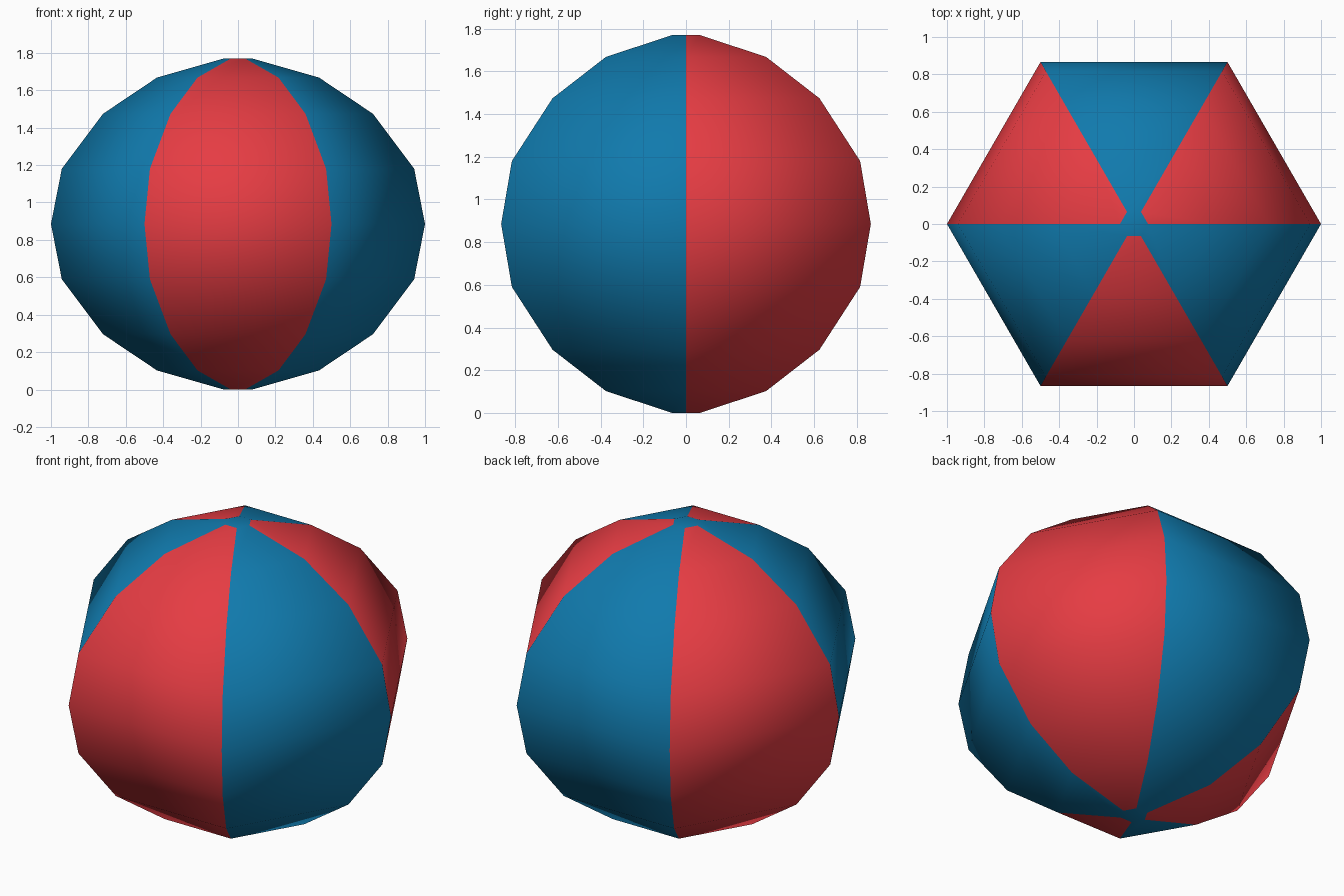
import bpy, bmesh, math

if "Cube" in bpy.data.objects:
    bpy.data.objects.remove(bpy.data.objects["Cube"])


def srgb(r, g, b):
    lin = lambda c: c / 12.92 if c <= 0.04045 else ((c + 0.055) / 1.055) ** 2.4
    return (lin(r / 255), lin(g / 255), lin(b / 255), 1.0)


def material(name, colour):
    m = bpy.data.materials.new(name)
    m.diffuse_color = colour
    m.use_nodes = True
    m.node_tree.nodes["Principled BSDF"].inputs["Base Color"].default_value = m.diffuse_color
    return m


blue = material("blue", srgb(16, 122, 173))
red = material("red", srgb(230, 60, 67))

# Half profile from the bottom cap to the equator (radius, height), then mirrored
MID = 0.885
half = [(0.075, 0.0), (0.433, 0.102), (0.722, 0.296), (0.942, 0.59), (1.0, MID)]
profile = half + [(r, 2 * MID - z) for r, z in reversed(half[:-1])]

# Six-sided ball swept from the profile
SIDES = 6
bm = bmesh.new()
rings = [[bm.verts.new((r * math.cos(math.tau * i / SIDES),
                        r * math.sin(math.tau * i / SIDES), z))
          for i in range(SIDES)] for r, z in profile]

# Alternating red and blue gores
for low, high in zip(rings, rings[1:]):
    for i in range(SIDES):
        j = (i + 1) % SIDES
        face = bm.faces.new((low[i], low[j], high[j], high[i]))
        face.material_index = 1 if i % 2 == 0 else 0

# Blue end caps
bm.faces.new(list(reversed(rings[0])))
bm.faces.new(rings[-1])

for f in bm.faces:
    f.smooth = True
bm.normal_update()

mesh = bpy.data.meshes.new("beach_ball")
bm.to_mesh(mesh)
bm.free()
mesh.materials.append(blue)
mesh.materials.append(red)
ball = bpy.data.objects.new("beach_ball", mesh)
bpy.context.collection.objects.link(ball)
